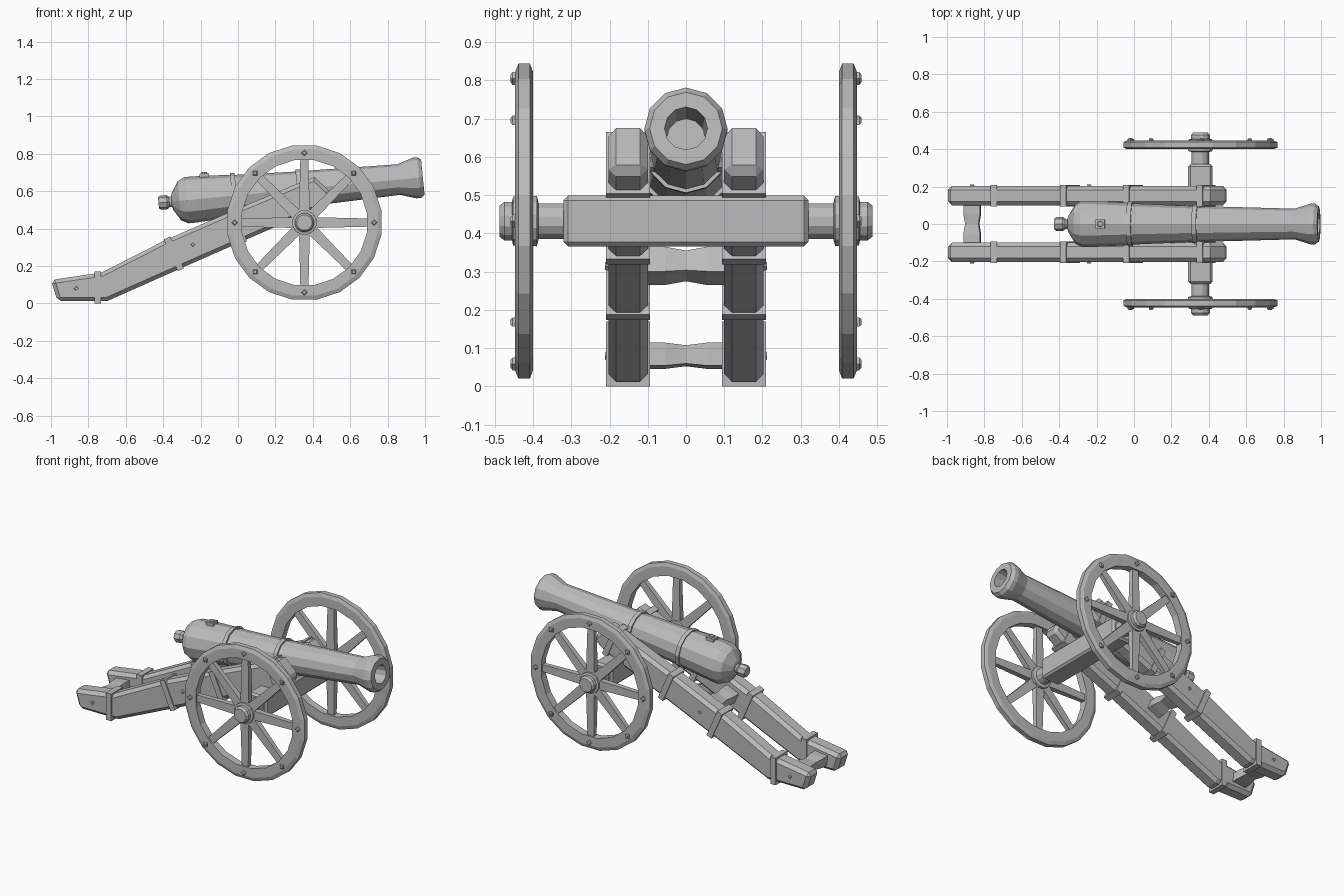
import bpy, bmesh
from math import pi, cos, sin, atan2
from mathutils import Matrix, Vector

cube = bpy.data.objects.get("Cube")
if cube:
    bpy.data.objects.remove(cube, do_unlink=True)

grey = bpy.data.materials.new("plain grey")
grey.use_nodes = True
grey.diffuse_color = (0.5, 0.5, 0.5, 1)
grey.node_tree.nodes["Principled BSDF"].inputs["Base Color"].default_value = (0.5, 0.5, 0.5, 1)


def finish(name, bm, matrix=Matrix()):
    bmesh.ops.transform(bm, matrix=matrix, verts=bm.verts)
    bmesh.ops.recalc_face_normals(bm, faces=bm.faces)
    mesh = bpy.data.meshes.new(name)
    bm.to_mesh(mesh)
    bm.free()
    mesh.materials.append(grey)
    obj = bpy.data.objects.new(name, mesh)
    bpy.context.collection.objects.link(obj)
    return obj


def bevel(obj, width):
    mod = obj.modifiers.new("chamfer", "BEVEL")
    mod.width = width
    mod.segments = 1
    mod.limit_method = "ANGLE"
    return obj


def lathe(name, profile, sides, matrix, closed=False, turn=0):
    """Spin (along, radius) pairs about the local z axis."""
    bm = bmesh.new()
    rings = [[bm.verts.new((r * cos(turn + 2 * pi * i / sides),
                            r * sin(turn + 2 * pi * i / sides), s))
              for i in range(sides)] for s, r in profile]
    pairs = list(zip(rings, rings[1:]))
    if closed:
        pairs.append((rings[-1], rings[0]))
    else:
        bm.faces.new(rings[0])
        bm.faces.new(rings[-1])
    for a, b in pairs:
        for i in range(sides):
            j = (i + 1) % sides
            bm.faces.new((a[i], a[j], b[j], b[i]))
    return finish(name, bm, matrix)


def box(name, center, size, pitch=0, taper=1):
    """Box pitched about y; taper scales the width of its upper end."""
    bm = bmesh.new()
    bmesh.ops.create_cube(bm, size=1)
    for v in bm.verts:
        k = taper if v.co.z > 0 else 1
        v.co = (v.co.x * size[0] * k, v.co.y * size[1] * k, v.co.z * size[2])
    return finish(name, bm, Matrix.Translation(center) @ Matrix.Rotation(pitch, 4, "Y"))


def stretcher(name, x, z, depth, height, pitch):
    """Cross bar with a slightly waisted middle."""
    bm = bmesh.new()
    rings = []
    for y, k in ((-0.12, 1), (-0.055, 1), (0, 0.8), (0.055, 1), (0.12, 1)):
        rings.append([bm.verts.new((a * depth * k / 2, y, b * height * k / 2))
                      for a, b in ((-1, -1), (1, -1), (1, 1), (-1, 1))])
    for a, b in zip(rings, rings[1:]):
        for i in range(4):
            bm.faces.new((a[i], a[i - 1], b[i - 1], b[i]))
    bm.faces.new(rings[0])
    bm.faces.new(rings[-1])
    return finish(name, bm, Matrix.Translation((x, 0, z)) @ Matrix.Rotation(pitch, 4, "Y"))


# Barrel with hollow bore, tilted up toward the muzzle
TILT = 0.097
barrel_frame = Matrix.Translation((-0.425, 0, 0.537)) @ Matrix.Rotation(pi / 2 - TILT, 4, "Y")
lathe("barrel", [
    (0.05, 0.027), (0.07, 0.027), (0.075, 0.045), (0.112, 0.105), (0.15, 0.124),
    (0.19, 0.124), (0.395, 0.113), (0.395, 0.121), (0.42, 0.121), (0.42, 0.11),
    (0.745, 0.096), (0.745, 0.106), (0.77, 0.106), (0.77, 0.096), (1.29, 0.082),
    (1.375, 0.109), (1.40, 0.109), (1.42, 0.095), (1.42, 0.056), (1.17, 0.05)], 12, barrel_frame)
lathe("breech_knob", [(0, 0.03), (0.012, 0.038), (0.045, 0.038), (0.058, 0.028)], 8, barrel_frame)
box("vent_block", (-0.18, 0, 0.675), (0.05, 0.05, 0.04), -TILT)
lathe("vent_cap", [(0, 0.018), (0.012, 0.014)], 8, Matrix.Translation((-0.18, 0, 0.69)))
lathe("trunnion", [(-0.15, 0.04), (0.15, 0.04)], 8,
      Matrix.Translation((0.35, 0, 0.60)) @ Matrix.Rotation(-pi / 2, 4, "X"))

# Axle beam and cross bars
bevel(box("axle_beam", (0.355, 0, 0.432), (0.13, 0.64, 0.133)), 0.012)
SLOPE = atan2(0.437, 1)
stretcher("rear_stretcher", -0.865, 0.08, 0.09, 0.06, -0.1)
stretcher("middle_stretcher", -0.24, 0.315, 0.09, 0.07, -SLOPE)

# Outline of one cheek, tail first
CHEEK = [(-1.0, 0.125), (-0.965, 0.012), (-0.70, 0.012), (-0.30, 0.19), (0.03, 0.335),
         (0.42, 0.505), (0.50, 0.56), (0.485, 0.605), (0.41, 0.675), (0.33, 0.645),
         (-0.04, 0.49), (-0.385, 0.34), (-0.73, 0.165)]
WHEEL = Vector((0.355, 0, 0.432))

for side, label in ((1, "back"), (-1, "front")):
    # Chamfered cheek
    bm = bmesh.new()
    face = bm.faces.new([bm.verts.new((x, side * 0.1, z)) for x, z in CHEEK])
    new = bmesh.ops.extrude_face_region(bm, geom=[face])["geom"]
    bmesh.ops.translate(bm, vec=(0, side * 0.103, 0),
                        verts=[g for g in new if isinstance(g, bmesh.types.BMVert)])
    cheek = finish(label + "_cheek", bm)
    weight = cheek.modifiers.new("chamfer", "BEVEL")
    weight.width = 0.02
    weight.segments = 1
    weight.limit_method = "ANGLE"
    weight.angle_limit = 1.2

    # Iron straps around the cheek
    for i, (x, z, h, pitch) in enumerate(((-0.75, 0.085, 0.17, 0), (-0.343, 0.265, 0.185, -SLOPE),
                                          (-0.005, 0.41, 0.185, -SLOPE),
                                          (0.385, 0.577, 0.175, -SLOPE))):
        box(f"{label}_strap_{i + 1}", (x, side * 0.152, z), (0.036, 0.115, h), pitch)

    # Diamond bolts at the ends of the cross bars
    outward = Matrix.Rotation(-side * pi / 2, 4, "X")
    for x, z in ((-0.865, 0.08), (-0.24, 0.315)):
        lathe(label + "_cheek_bolt", [(0, 0.013), (0.012, 0.01)], 4,
              Matrix.Translation((x, side * 0.2, z)) @ outward)

    # Wheel rim and hub
    hub_frame = Matrix.Translation(WHEEL) @ outward
    lathe(label + "_wheel_rim", [
        (0.4, 0.338), (0.4, 0.395), (0.408, 0.417), (0.438, 0.417),
        (0.447, 0.395), (0.447, 0.338)], 20, hub_frame, closed=True, turn=pi / 20)
    lathe(label + "_wheel_hub", [
        (0.31, 0.048), (0.385, 0.048), (0.39, 0.068), (0.452, 0.066), (0.455, 0.052),
        (0.475, 0.052), (0.488, 0.042)], 12, hub_frame, turn=pi / 12)

    # Spokes and rim bolts
    for i in range(8):
        a = i * pi / 4
        ray = Vector((sin(a), 0, cos(a)))
        depth = Vector((0, side * 0.424, 0))
        box(f"{label}_spoke_{i + 1}", WHEEL + depth + ray * 0.195, (0.058, 0.036, 0.3), a, 0.75)
        lathe(f"{label}_rim_bolt_{i + 1}", [(0.44, 0.017), (0.453, 0.017), (0.459, 0.01)], 4,
              Matrix.Translation(WHEEL + ray * 0.373) @ outward, turn=a)
